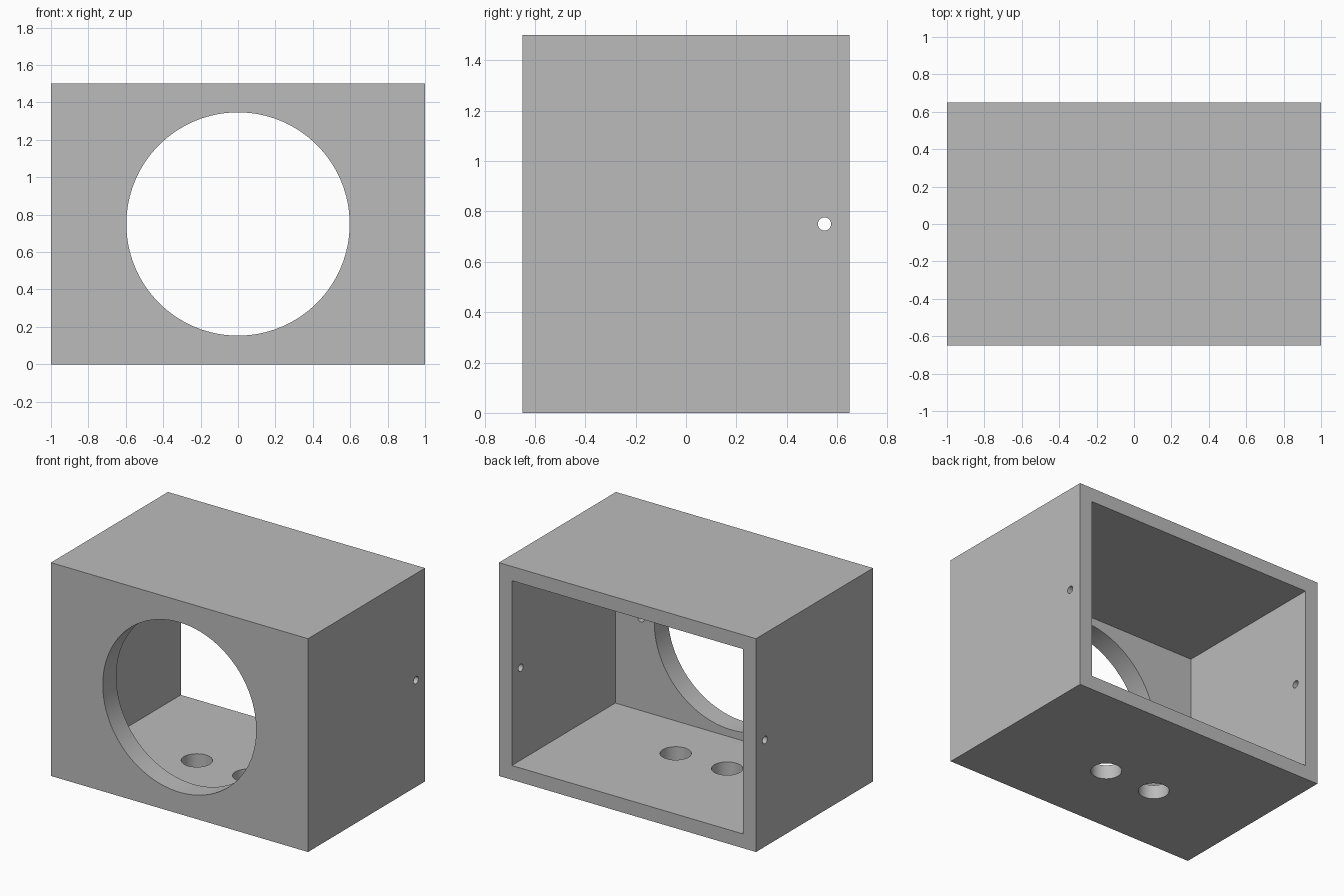
import bpy
import math

if "Cube" in bpy.data.objects:
    bpy.data.objects.remove(bpy.data.objects["Cube"], do_unlink=True)

WIDTH, DEPTH, HEIGHT = 2.0, 1.3, 1.5
WALL, FRONT_WALL = 0.1, 0.15
MID_Z = HEIGHT / 2
AXIS_ROTATION = {"x": (0, math.pi / 2, 0), "y": (math.pi / 2, 0, 0), "z": (0, 0, 0)}

grey = bpy.data.materials.new("plain grey")
grey.use_nodes = True
grey.diffuse_color = (0.5, 0.5, 0.5, 1)
grey.node_tree.nodes["Principled BSDF"].inputs["Base Color"].default_value = (0.5, 0.5, 0.5, 1)


def box(name, low, high):
    centre = [(a + b) / 2 for a, b in zip(low, high)]
    bpy.ops.mesh.primitive_cube_add(size=1, location=centre)
    obj = bpy.context.object
    obj.name = name
    obj.scale = [b - a for a, b in zip(low, high)]
    bpy.ops.object.transform_apply(location=True, rotation=True, scale=True)
    obj.data.materials.append(grey)
    return obj


def drill(name, axis, centre, radius, length, sides=48):
    bpy.ops.mesh.primitive_cylinder_add(vertices=sides, radius=radius, depth=length,
                                        location=centre, rotation=AXIS_ROTATION[axis])
    obj = bpy.context.object
    obj.name = name
    obj.data.materials.append(grey)
    return obj


def cut(target, cutter):
    cutter.hide_render = True
    mod = target.modifiers.new(cutter.name, "BOOLEAN")
    mod.operation = "DIFFERENCE"
    mod.solver = "EXACT"
    mod.object = cutter
    bpy.context.view_layer.objects.active = target
    bpy.ops.object.modifier_apply(modifier=mod.name)
    bpy.data.objects.remove(cutter, do_unlink=True)


# Outer shell, hollow and open at the back
half_w, half_d = WIDTH / 2, DEPTH / 2
inner_front = -half_d + FRONT_WALL
shell = box("box_shell", (-half_w, -half_d, 0), (half_w, half_d, HEIGHT))
cut(shell, box("cavity", (-half_w + WALL, inner_front, WALL),
               (half_w - WALL, half_d + 0.2, HEIGHT - WALL)))

# Large round opening in the front wall
cut(shell, drill("front_opening", "y", (0, -half_d, MID_Z), 0.597, 0.6, 128))

# Two cable holes through the floor
for x in (-0.25, 0.15):
    cut(shell, drill("floor_hole", "z", (x, -0.1, 0), 0.1, 0.4))

# Screw holes through the side walls, and blind ones behind the front wall
for side in (-1, 1):
    cut(shell, drill("side_hole", "x", (side * half_w, 0.55, MID_Z), 0.026, 0.4, 32))
    cut(shell, drill("blind_hole", "y", (side * 0.7, inner_front, MID_Z), 0.026, 0.2, 32))

# Smooth bores with sharp rims
bpy.ops.object.select_all(action="DESELECT")
shell.select_set(True)
bpy.context.view_layer.objects.active = shell
bpy.ops.object.shade_smooth_by_angle(angle=math.radians(30))
